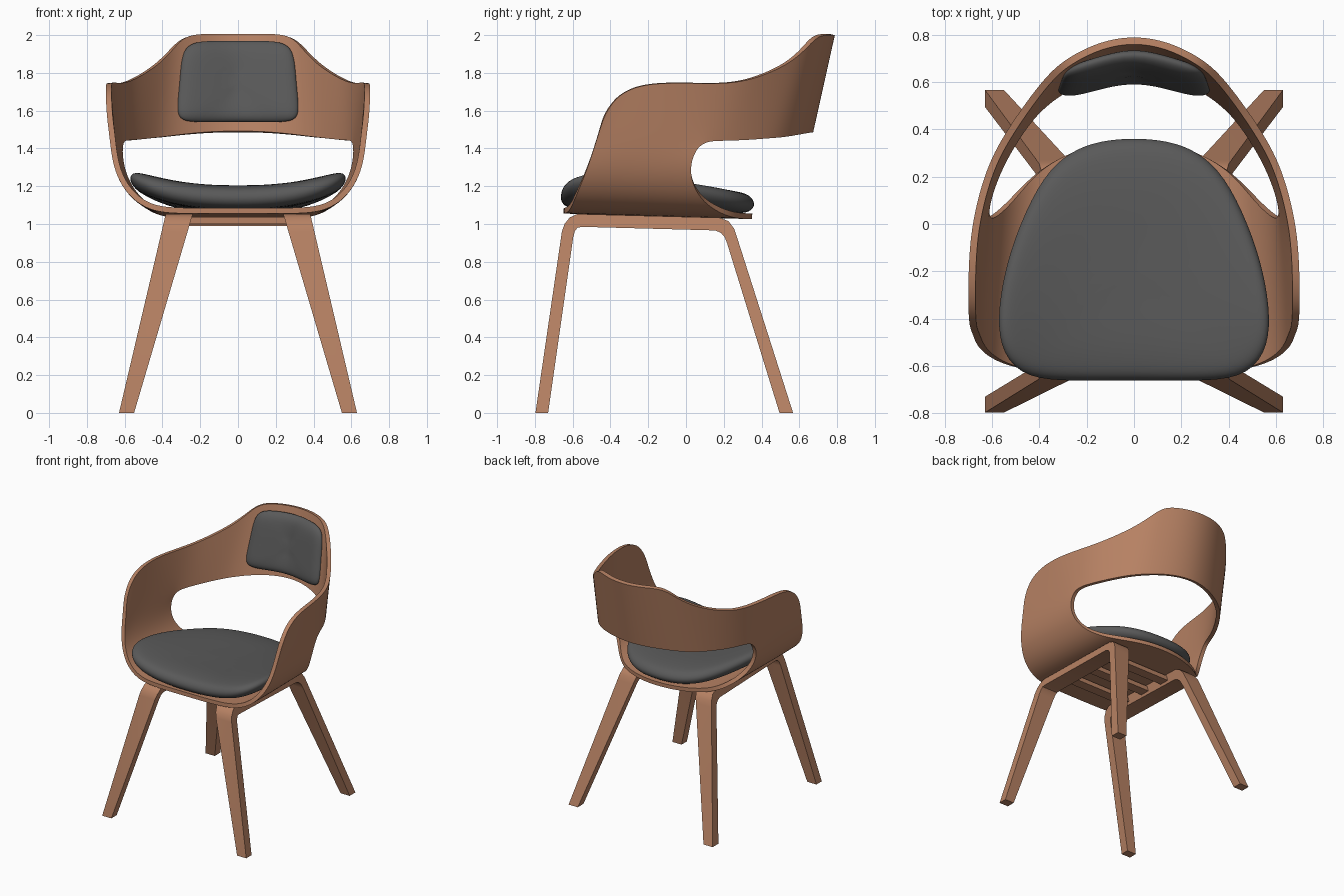
import bpy, bmesh, math
from mathutils import Vector

if "Cube" in bpy.data.objects:
    bpy.data.objects.remove(bpy.data.objects["Cube"], do_unlink=True)


def material(name, rgb):
    m = bpy.data.materials.new(name)
    m.use_nodes = True
    m.diffuse_color = (*rgb, 1)
    bsdf = m.node_tree.nodes["Principled BSDF"]
    bsdf.inputs["Base Color"].default_value = (*rgb, 1)
    bsdf.inputs["Roughness"].default_value = 0.6
    return m


wood = material("warm_wood", (0.47, 0.22, 0.125))
fabric = material("dark_grey_fabric", (0.1, 0.1, 0.1))


def finish(name, bm, mat, mods=(), angle=35):
    """Make an object, apply its modifiers and shade it."""
    mesh = bpy.data.meshes.new(name)
    bm.to_mesh(mesh)
    bm.free()
    mesh.materials.append(mat)
    ob = bpy.data.objects.new(name, mesh)
    bpy.context.collection.objects.link(ob)
    bpy.ops.object.select_all(action='DESELECT')
    ob.select_set(True)
    bpy.context.view_layer.objects.active = ob
    for kind, settings in mods:
        mod = ob.modifiers.new(kind.lower(), kind)
        for key, value in settings.items():
            setattr(mod, key, value)
        bpy.ops.object.modifier_apply(modifier=mod.name)
    bpy.ops.object.shade_smooth_by_angle(angle=math.radians(angle))
    return ob


def skin(bm, rows):
    """Quads between neighbouring rows of vertices, lowest row first."""
    for low, high in zip(rows, rows[1:]):
        for i in range(min(len(low), len(high)) - 1):
            bm.faces.new((low[i], low[i + 1], high[i + 1], high[i]))


# Bent plywood shell: arm and back band, then the seat below the arm
upper = [(.695, -.43, 1.58), (.70, -.365, 1.68), (.70, -.25, 1.735), (.695, -.1, 1.747),
         (.675, .05, 1.745), (.62, .25, 1.742), (.535, .4, 1.78), (.43, .55, 1.85),
         (.355, .64, 1.93), (.285, .70, 2.0), (.15, .77, 2.0), (0, .797, 2.0)]
lower = [(.678, -.475, 1.44), (.677, -.40, 1.44), (.672, -.27, 1.44), (.66, -.1, 1.44),
         (.643, .075, 1.44), (.605, .2, 1.44), (.54, .33, 1.445), (.455, .455, 1.455),
         (.39, .52, 1.46), (.31, .58, 1.47), (.17, .65, 1.483), (0, .685, 1.487)]
bm = bmesh.new()
band = []
for t in (0, .5, 1):
    band.append([bm.verts.new(Vector(a).lerp(Vector(b), t)) for a, b in zip(lower, upper)])
skin(bm, band)

# Seat section: x, z, front y, back y
section = [(.665, 1.33, -.51, .02), (.63, 1.225, -.55, .03), (.56, 1.13, -.59, .09),
           (.46, 1.07, -.615, .2), (.34, 1.055, -.64, .28), (.17, 1.055, -.648, .34),
           (0, 1.055, -.648, .355)]
rows = [band[0][:5]]
for x, z, front, back in section:
    row = []
    for t in (0, .14, .38, .7, 1):
        y = front + (back - front) * t
        taper = 1 - .08 * max(0, y + .45)
        drop = .03 * (y + .64) * (1.44 - z) / .39
        row.append(bm.verts.new((x * taper, y, z - drop)))
    rows.append(row)
skin(bm, rows[::-1])
finish("seat_shell", bm, wood, [
    ('MIRROR', dict(use_clip=True)),
    ('SUBSURF', dict(levels=3)),
    ('SOLIDIFY', dict(thickness=.03, offset=-1, use_even_offset=True))])


def cushion(name, half, centre, rings, place):
    """Rounded pad from half an outline, stacked rings and a placing rule."""
    outline = half + [(-x, v) for x, v in half[-2:0:-1]]
    bm = bmesh.new()
    loops = []
    for scale, height in rings:
        loop = [bm.verts.new(place(x * scale, centre + (v - centre) * scale, height))
                for x, v in outline]
        loops.append(loop + loop[:1])
    skin(bm, loops)
    for loop, height in ((loops[0], rings[0][1]), (loops[-1], rings[-1][1])):
        tip = bm.verts.new(place(0, centre, height))
        for a, b in zip(loop, loop[1:]):
            bm.faces.new((a, b, tip))
    bmesh.ops.recalc_face_normals(bm, faces=bm.faces)
    return finish(name, bm, fabric, [('SUBSURF', dict(levels=2))], 180)


# Seat cushion follows the curved shell
seat_outline = [(0, .365), (.14, .355), (.27, .31), (.385, .205), (.485, 0), (.55, -.2),
                (.58, -.4), (.56, -.55), (.46, -.655), (.25, -.665), (0, -.662)]
cushion("seat_cushion", seat_outline, -.2,
        [(.35, .132), (.65, .132), (.87, .118), (.96, .1), (1.01, .06),
         (.98, .02), (.88, 0), (.5, 0)],
        lambda x, y, h: (x, y, 1.078 + .115 * (abs(x) / .57) ** 3 - .028 * (y + .64) + h))

# Back cushion folds slightly at its middle and leans with the back
back_outline = [(0, 1.973), (.18, 1.975), (.275, 1.955), (.305, 1.88), (.313, 1.75),
                (.328, 1.62), (.32, 1.55), (.24, 1.532), (0, 1.54)]
cushion("back_cushion", back_outline, 1.75,
        [(.4, .078), (.75, .074), (.91, .06), (1.01, .035), (.95, .008), (.7, 0)],
        lambda x, z, h: (x, .665 + .215 * (z - 1.53) - .27 * abs(x) - h, z))

# Leg frames: side profile as outer and inner (y, z), splayed by height
outer = [(-.797, 0), (-.657, .96), (-.643, 1.0), (-.615, 1.035), (-.575, 1.053),
         (.18, 1.033), (.225, 1.015), (.255, .975), (.27, .93), (.567, 0)]
inner = [(-.73, 0), (-.597, .93), (-.588, .963), (-.575, .98), (-.55, .985),
         (.155, .966), (.185, .953), (.205, .93), (.217, .9), (.495, 0)]
for side, label in ((1, "left"), (-1, "right")):
    bm = bmesh.new()
    tube = []
    for base, slope, profile in ((.55, .295, inner), (.63, .235, inner),
                                 (.63, .235, outer), (.55, .295, outer)):
        tube.append([bm.verts.new((side * (base - slope * z), y, z)) for y, z in profile])
    skin(bm, tube + tube[:1])
    for end in (0, -1):
        bm.faces.new([line[end] for line in tube])
    bmesh.ops.recalc_face_normals(bm, faces=bm.faces)
    finish(label + "_leg_frame", bm, wood)

# Cross rails under the seat
for label, y in (("front", -.4), ("middle", -.18), ("rear", .04)):
    bm = bmesh.new()
    bmesh.ops.create_cube(bm, size=1)
    for v in bm.verts:
        v.co = (v.co.x * .54, y + v.co.y * .08, 1.02 - .03 * (y + .4) + v.co.z * .035)
    finish(label + "_cross_rail", bm, wood)
